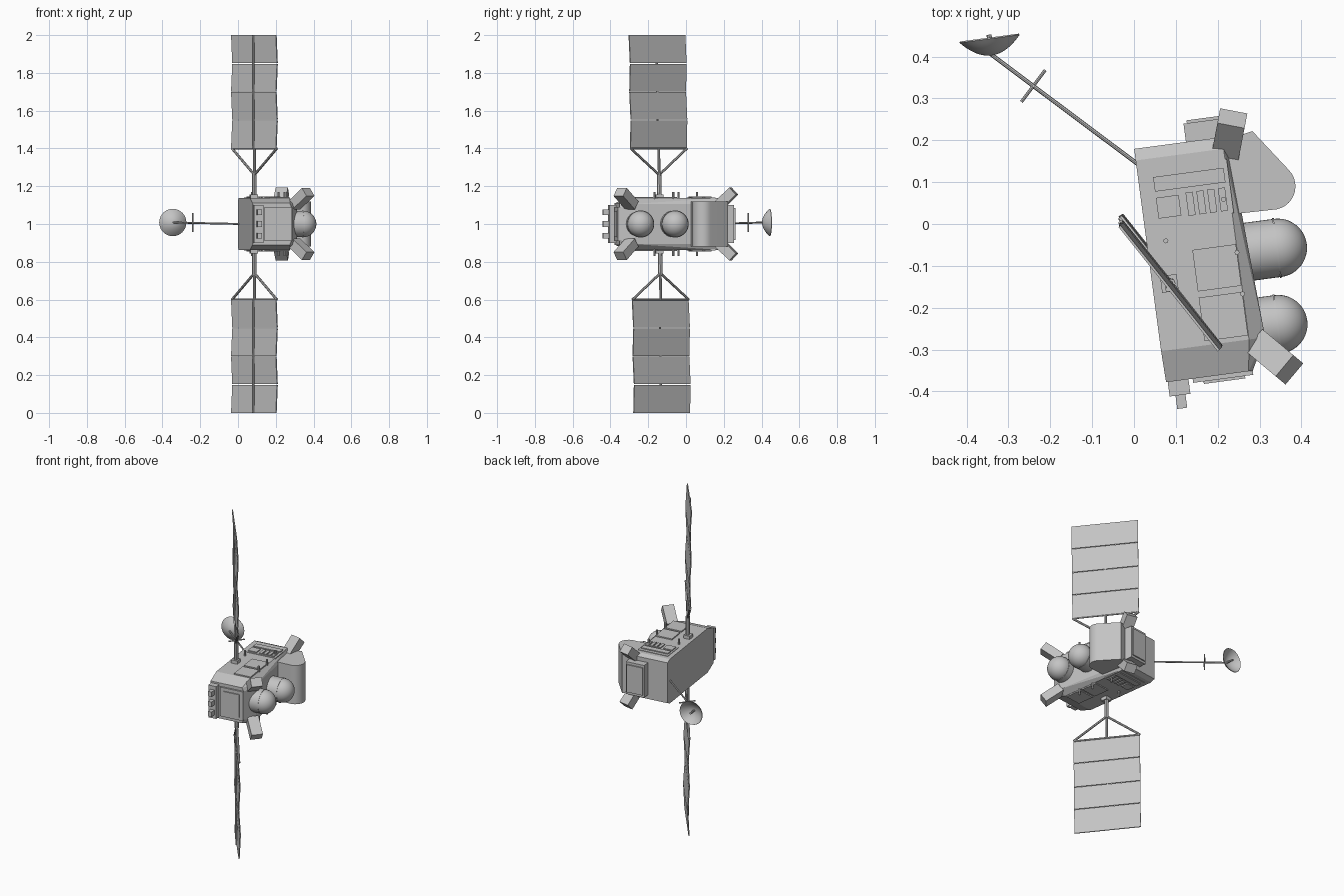
import bpy, bmesh, math
from mathutils import Vector, Matrix

if "Cube" in bpy.data.objects:
    bpy.data.objects.remove(bpy.data.objects["Cube"])

grey = bpy.data.materials.new("light_grey")
grey.use_nodes = True
COLOUR = (0.55, 0.55, 0.55, 1)
grey.diffuse_color = COLOUR
grey.node_tree.nodes["Principled BSDF"].inputs["Base Color"].default_value = COLOUR

# Bus frame: u across, v lengthwise, w up from the middle of the bus
BUS = Matrix.Translation((0, 0, 1)) @ Matrix.Rotation(math.radians(7.6), 4, 'Z')


def finish(name, bm, matrix=None, smooth=False):
    bmesh.ops.recalc_face_normals(bm, faces=bm.faces)
    mesh = bpy.data.meshes.new(name)
    bm.to_mesh(mesh)
    bm.free()
    mesh.materials.append(grey)
    ob = bpy.data.objects.new(name, mesh)
    bpy.context.collection.objects.link(ob)
    if matrix:
        ob.matrix_world = matrix
    if smooth:
        bpy.ops.object.select_all(action='DESELECT')
        ob.select_set(True)
        bpy.context.view_layer.objects.active = ob
        bpy.ops.object.shade_smooth_by_angle(angle=math.radians(35))
    return ob


def box(name, u, v, w, matrix=BUS):
    """Box from three (low, high) ranges."""
    bm = bmesh.new()
    bmesh.ops.create_cube(bm, size=1)
    for p in bm.verts:
        p.co = [r[0] if c < 0 else r[1] for c, r in zip(p.co, (u, v, w))]
    return finish(name, bm, matrix)


def frame(centre, axis, up=(0, 0, 1)):
    """Matrix whose z runs along axis."""
    z = Vector(axis).normalized()
    x = Vector(up).cross(z).normalized()
    m = Matrix((x, z.cross(x), z)).transposed().to_4x4()
    return Matrix.Translation(centre) @ m


def rod(name, a, b, r, sides=8):
    a, b = Vector(a), Vector(b)
    bm = bmesh.new()
    bmesh.ops.create_cone(bm, cap_ends=True, segments=sides, radius1=r, radius2=r,
                          depth=(b - a).length)
    up = (1, 0, 0) if abs((b - a).normalized().z) > 0.9 else (0, 0, 1)
    return finish(name, bm, frame((a + b) / 2, b - a, up), True)


def lathe(name, profile, matrix, steps=40):
    bm = bmesh.new()
    vs = [bm.verts.new((r, 0, z)) for r, z in profile]
    es = [bm.edges.new(pair) for pair in zip(vs, vs[1:])]
    bmesh.ops.spin(bm, geom=vs + es, axis=(0, 0, 1), cent=(0, 0, 0),
                   angle=math.tau, steps=steps)
    bmesh.ops.remove_doubles(bm, verts=bm.verts, dist=1e-5)
    return finish(name, bm, matrix, True)


# Bus: faceted hull tapering at both ends, bevelled towards the domes
bm = bmesh.new()
for v, u_in, u_top, u_out, h in ((-0.385, 0.026, 0.225, 0.235, 0.11),
                                 (-0.31, 0.024, 0.236, 0.275, 0.137),
                                 (0.15, 0.024, 0.236, 0.25, 0.137),
                                 (0.178, 0.024, 0.232, 0.24, 0.125)):
    for s in (1, -1):
        for u, w in ((u_in, h), (u_top, h), (u_out, h * 0.78)):
            bm.verts.new((u, v, s * w))
bmesh.ops.convex_hull(bm, input=bm.verts)
bmesh.ops.dissolve_limit(bm, angle_limit=0.02, verts=bm.verts, edges=bm.edges)
finish("bus", bm, BUS)

# End panels
box("back_panel", (0.149, 0.265), (0.17, 0.222), (-0.1, 0.1))
box("back_panel_cover", (0.157, 0.257), (0.22, 0.229), (-0.085, 0.085))
box("front_plate", (0.09, 0.235), (-0.395, -0.38), (-0.09, 0.09))
box("front_cover", (0.115, 0.215), (-0.401, -0.39), (-0.07, 0.07))

# Sensor column on the front end
box("sensor_column", (0.03, 0.08), (-0.42, -0.37), (-0.1, 0.1))
for i, w in enumerate((-0.062, 0, 0.062)):
    box(f"sensor_{i}", (0.044, 0.068), (-0.452, -0.41), (w - 0.015, w + 0.015))

# Plates, louvres and stubs on the upper and lower faces
for s, side in ((1, "upper"), (-1, "lower")):
    def plate(name, u, v, h=0.003):
        box(f"{side}_{name}", u, v, sorted((s * 0.13, s * (0.137 + h))))
    plate("radiator", (0.05, 0.24), (-0.005, 0.125))
    plate("radiator_strip", (0.06, 0.23), (0.07, 0.105), 0.009)
    plate("radiator_block", (0.06, 0.115), (0.005, 0.055), 0.009)
    for i in range(4):
        u = 0.132 + 0.026 * i
        plate(f"louvre_{i}", (u, u + 0.017), (0.002, 0.058), 0.009)
    plate("hatch_front", (0.13, 0.235), (-0.3, -0.195), 0.007)
    plate("hatch_back", (0.13, 0.235), (-0.18, -0.08), 0.007)
    plate("wing_mount", (0.045, 0.085), (-0.172, -0.132), 0.02)
    for i, (u, v) in enumerate(((0.235, -0.1), (0.235, -0.2), (0.07, -0.05), (0.22, 0.03))):
        rod(f"{side}_stub_{i}", BUS @ Vector((u, v, s * 0.1)),
            BUS @ Vector((u, v, s * 0.17)), 0.006)

    # Thruster blocks at the corners, splayed outwards
    for end, at, axis in (("front", (0.295, -0.365), (0.55, -0.6, 0.6)),
                          ("back", (0.255, 0.185), (0.2, 0.6, 0.6))):
        at = BUS @ Vector((*at, s * 0.14))
        axis = BUS.to_3x3() @ Vector((axis[0], axis[1], s * axis[2]))
        box(f"{side}_{end}_thruster", (-0.033, 0.033), (-0.026, 0.026), (-0.07, 0.05),
            frame(at, axis))

# Two domed receivers: cylinder, seam ring and hemisphere
R = 0.07
dome = [(0, -0.1), (R, -0.1), (R, -0.004), (R + 0.002, -0.004), (R + 0.002, 0), (R, 0)]
dome += [(R * math.cos(a), R * math.sin(a))
         for a in (math.pi / 2 * i / 12 for i in range(1, 13))]
for name, u, v in (("back_dome", 0.333, -0.102), ("front_dome", 0.31, -0.283)):
    lathe(name, dome, BUS @ frame((u, v, 0), (1, 0, 0)))

# Teardrop housing with a rounded outer nose
bm = bmesh.new()
plan = [(0.2, 0.195), (0.283, 0.222)]
for i in range(13):
    a = math.radians(45 - 135 * i / 12)
    plan.append((0.33 + 0.056 * math.cos(a), 0.09 + 0.056 * math.sin(a)))
plan.append((0.24, 0.024))
base = bm.faces.new([bm.verts.new((x, y, 0.88)) for x, y in plan])
top = bmesh.ops.extrude_face_region(bm, geom=[base])["geom"]
bmesh.ops.translate(bm, vec=(0, 0, 0.24),
                    verts=[g for g in top if isinstance(g, bmesh.types.BMVert)])
finish("teardrop_housing", bm, None, True)


# Solar wings: mast, yoke, hinged panels and spine
along = Vector((0.623, -0.782, 0))
normal = Vector((0.782, 0.623, 0))
HALF = 0.19


def mast_point(z):
    return Vector((0.087, -0.139 - 0.0125 * (z - 1), z))


for s, side in ((1, "upper"), (-1, "lower")):
    def level(d):
        return mast_point(1 + s * d)
    rod(f"{side}_mast", level(0.12), level(0.27), 0.012)
    rod(f"{side}_mast_tip", level(0.26), level(0.4), 0.007)
    for e in (1, -1):
        rod(f"{side}_yoke_{e}", level(0.26), level(0.4) + along * HALF * e, 0.007)
    rod(f"{side}_root_bar", level(0.4) - along * HALF, level(0.4) + along * HALF, 0.005)
    rod(f"{side}_spine", level(0.4) - normal * 0.008, level(0.997) - normal * 0.008, 0.006)
    for i in range(4):
        d = 0.4 + 0.15 * i
        bm = bmesh.new()
        bend = 0.004 * (-1) ** i
        for dist, off in ((d + 0.002, -bend), (d + 0.148 + 0.002 * (i == 3), bend)):
            for e in (1, -1):
                for t in (-0.003, 0.003):
                    bm.verts.new(level(dist) + along * HALF * e + normal * (off + t))
        bmesh.ops.convex_hull(bm, input=bm.verts)
        bmesh.ops.dissolve_limit(bm, angle_limit=0.02, verts=bm.verts, edges=bm.edges)
        finish(f"{side}_panel_{i}", bm)

# Boom with a crossed pair of short bars
rod("boom", (0.02, 0.135, 1.0), (-0.345, 0.408, 1.008), 0.005)
rod("boom_cross_level", (-0.269, 0.292, 1.006), (-0.212, 0.368, 1.006), 0.004)
rod("boom_cross_upright", (-0.24, 0.33, 0.957), (-0.24, 0.33, 1.057), 0.004)

# Dish: thin bowl with a feed stub
bowl = [(0.0725 * t / 10, 0.04 * (t / 10) ** 2) for t in range(11)]
bowl += [(r * 0.98, z + 0.003) for r, z in reversed(bowl)]
facing = BUS.to_3x3() @ Vector((0, 1, 0))
foot = Vector((-0.34, 0.403, 1.008))
lathe("dish", bowl, frame(foot, facing))
rod("dish_feed", foot, foot + facing * 0.05, 0.006)
